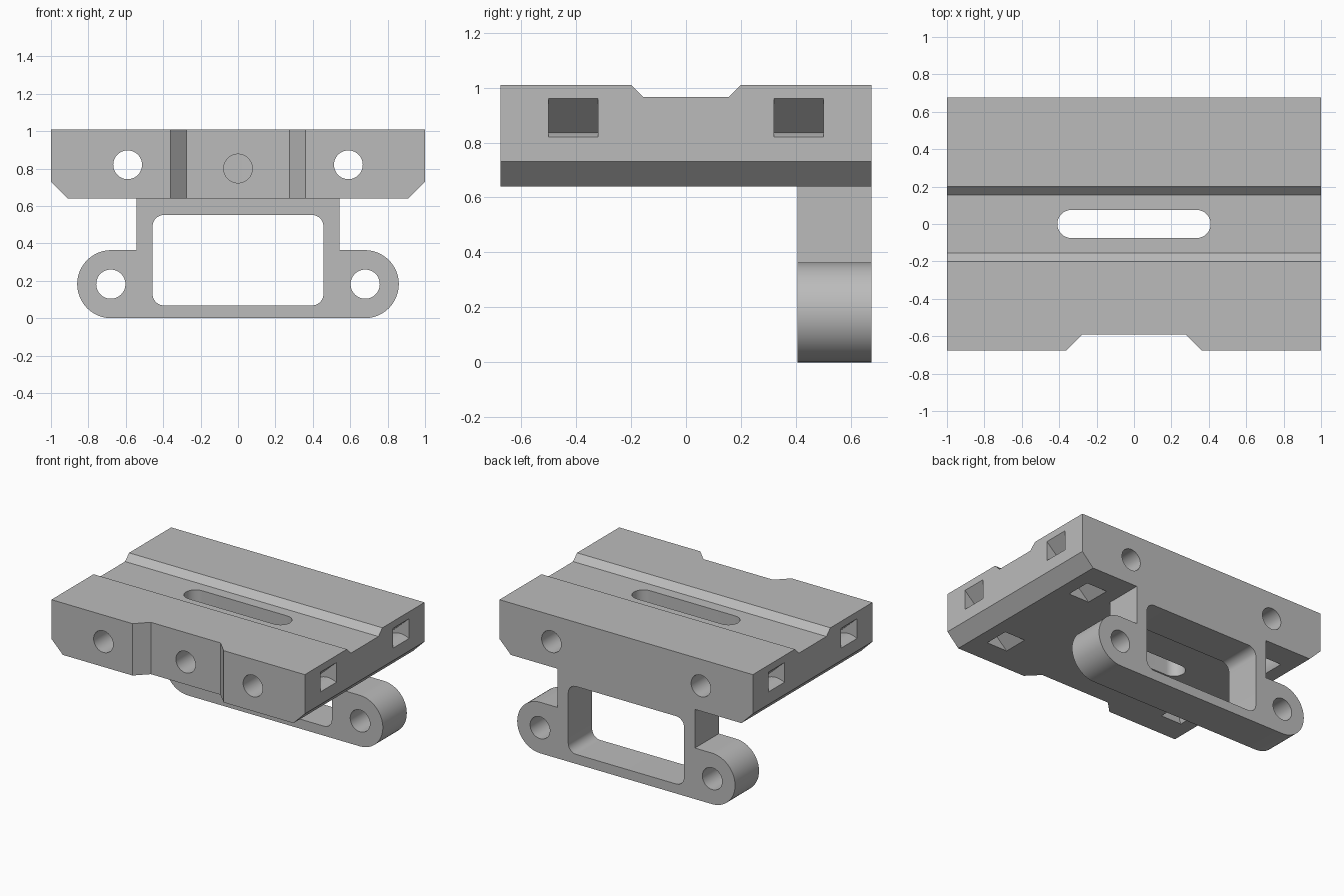
import bpy
import bmesh
from math import sin, cos, pi, radians

default = bpy.data.objects.get("Cube")
if default:
    bpy.data.objects.remove(default, do_unlink=True)

# Single grey finish
grey = bpy.data.materials.new("plain grey")
grey.use_nodes = True
grey.diffuse_color = (0.5, 0.5, 0.5, 1)
grey.node_tree.nodes["Principled BSDF"].inputs["Base Color"].default_value = grey.diffuse_color

PLACE = {
    "x": lambda a, b, t: (t, a, b),
    "y": lambda a, b, t: (a, t, b),
    "z": lambda a, b, t: (a, b, t),
}


def arc(cx, cy, r, start, end, steps=24):
    """Points on an arc, angles in degrees."""
    angles = [radians(start + (end - start) * i / steps) for i in range(steps + 1)]
    return [(cx + r * cos(a), cy + r * sin(a)) for a in angles]


def circle(cx, cy, r):
    return arc(cx, cy, r, 0, 360, 48)[:-1]


def prism(name, outline, axis, low, high):
    """Extrude a closed outline along an axis."""
    bm = bmesh.new()
    ends = [[bm.verts.new(PLACE[axis](a, b, t)) for a, b in outline] for t in (low, high)]
    bm.faces.new(ends[0])
    bm.faces.new(ends[1])
    n = len(outline)
    for i in range(n):
        j = (i + 1) % n
        bm.faces.new((ends[0][i], ends[0][j], ends[1][j], ends[1][i]))
    bmesh.ops.recalc_face_normals(bm, faces=bm.faces)
    mesh = bpy.data.meshes.new(name)
    bm.to_mesh(mesh)
    bm.free()
    mesh.materials.append(grey)
    obj = bpy.data.objects.new(name, mesh)
    bpy.context.collection.objects.link(obj)
    return obj


def cut(target, outline, axis, low, high):
    """Subtract a prism from the target and discard the cutter."""
    cutter = prism("cutter", outline, axis, low, high)
    mod = target.modifiers.new("cut", "BOOLEAN")
    mod.operation = "DIFFERENCE"
    mod.solver = "EXACT"
    mod.object = cutter
    bpy.context.view_layer.update()
    result = bpy.data.meshes.new_from_object(
        target.evaluated_get(bpy.context.evaluated_depsgraph_get()))
    target.modifiers.clear()
    target.data = result
    bpy.data.objects.remove(cutter, do_unlink=True)


def finish(obj):
    bpy.ops.object.select_all(action="DESELECT")
    obj.select_set(True)
    bpy.context.view_layer.objects.active = obj
    bpy.ops.object.shade_smooth_by_angle(angle=radians(30))


DEPTH = 0.675
BASE, TOP = 0.64, 1.01

# Mounting block with chamfered lower edges
block = prism("mounting_block",
              [(-0.91, BASE), (0.91, BASE), (1, 0.73), (1, TOP), (-1, TOP), (-1, 0.73)],
              "y", -DEPTH, DEPTH)

# Groove across the top
cut(block, [(-0.155, 0.965), (0.155, 0.965), (0.245, 1.055), (-0.245, 1.055)], "x", -1.2, 1.2)

# Tapered notch in the front
cut(block, [(-0.275, -0.59), (0.275, -0.59), (0.445, -0.76), (-0.445, -0.76)], "z", 0.5, 1.2)

# Long rounded slot through the middle
cut(block, arc(0.335, 0, 0.075, -90, 90) + arc(-0.335, 0, 0.075, 90, 270), "z", 0.5, 1.2)

# Bolt holes: two right through, one from the front into the slot
for x in (-0.59, 0.59):
    cut(block, circle(x, 0.82, 0.077), "y", -1, 1)
cut(block, circle(0, 0.8, 0.077), "y", -1, 0)

# Strap channels running from each end down to the underside, around a rounded lip
lip = arc(0.933, 0.702, 0.135, 207.4, 60, 20)
channel = [(0.65, BASE), (0.65, 0.55), (lip[0][0], 0.55)] + lip
channel += [(1.1, lip[-1][1]), (1.1, 0.96), (1, 0.96)]
for side in (-1, 1):
    for y in (-0.5, 0.32):
        cut(block, [(side * a, b) for a, b in channel], "y", y, y + 0.18)
finish(block)

# Rear bracket with round lugs
R = 0.182
half = arc(0.678, R, R, -90, 90) + [(0.543, 2 * R), (0.543, BASE)]
bracket = prism("rear_bracket", half + [(-a, b) for a, b in reversed(half)], "y", 0.405, DEPTH)

# Rounded window and lug holes
window = []
for cx, cz, start in ((0.395, 0.49, 0), (-0.395, 0.49, 90), (-0.395, 0.13, 180), (0.395, 0.13, 270)):
    window += arc(cx, cz, 0.062, start, start + 90, 10)
cut(bracket, window, "y", 0, 1)
for x in (-0.68, 0.68):
    cut(bracket, circle(x, R, 0.078), "y", 0, 1)
finish(bracket)
